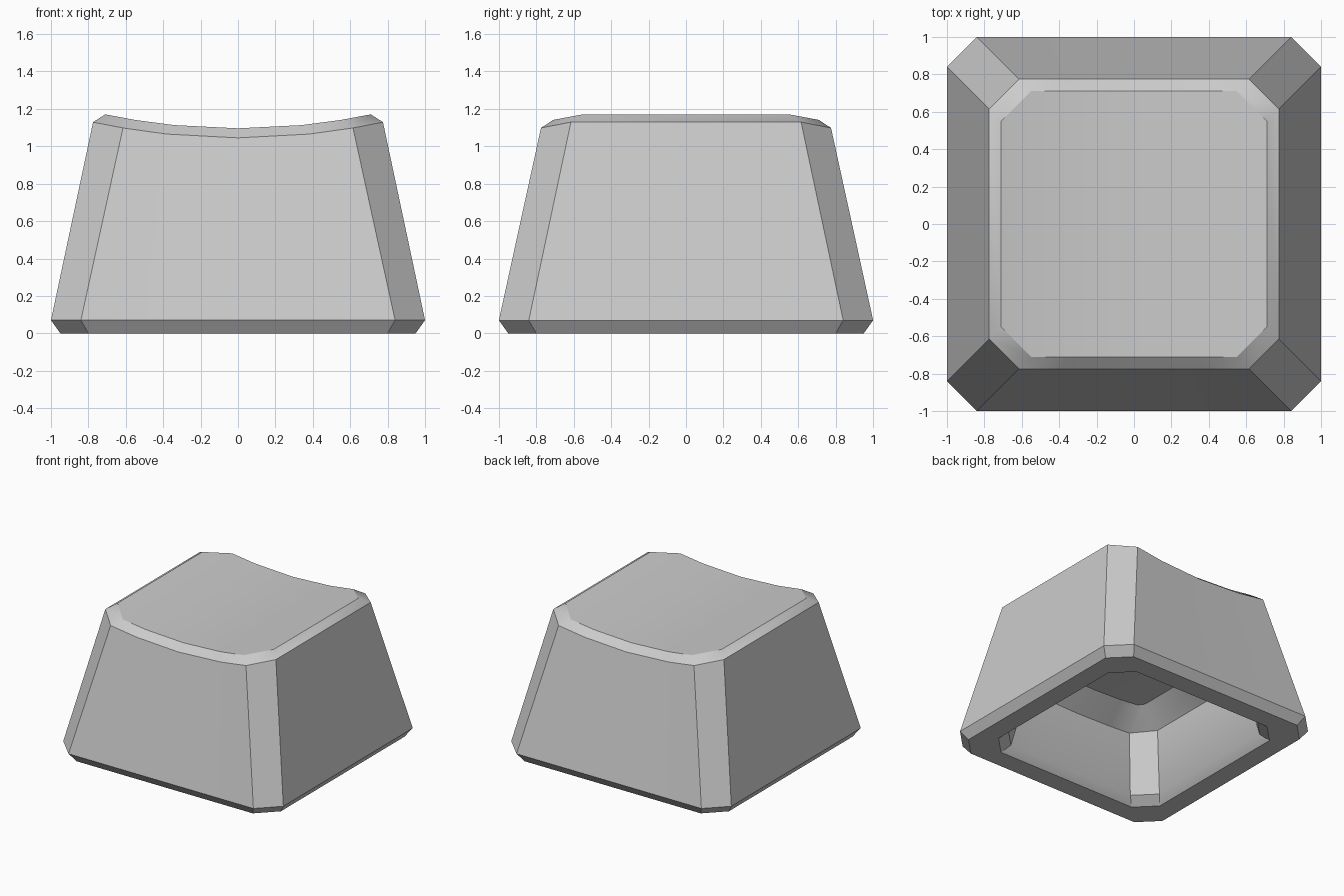
import bpy, bmesh, math

if "Cube" in bpy.data.objects:
    bpy.data.objects.remove(bpy.data.objects["Cube"])

# Each ring: half width, straight-edge half length, height at x = 0, dish factor
RINGS = [
    (0.47, 0.43, 0.64, 0.14),    # ceiling of the hollow
    (0.65, 0.50, 0.51, 0.07),    # top of the inner walls
    (0.74, 0.585, 0.06, 0.0),    # inner rim bevel
    (0.79, 0.64, 0.0, 0.0),      # rim, inner edge
    (0.95, 0.80, 0.0, 0.0),      # rim, outer edge
    (1.00, 0.84, 0.07, 0.0),     # widest line
    (0.775, 0.615, 1.045, 0.14), # top of the outer walls
    (0.71, 0.55, 1.096, 0.148),  # edge of the dished top
]


def make_ring(bm, half, c, z, dish):
    """Square ring with cut corners; front and back carry extra points for the dish."""
    xs = [-c, -0.62 * c, 0, 0.62 * c, c]
    pts = [(x, -half) for x in xs] + [(half, -c), (half, c)]
    pts += [(-x, -y) for x, y in pts]
    return [bm.verts.new((x, y, z + dish * x * x)) for x, y in pts]


def cap(bm, r):
    """Fill a ring with strips running front to back so the dish stays curved."""
    back = r[7:12][::-1]
    for i in range(4):
        bm.faces.new((r[i], r[i + 1], back[i + 1], back[i]))
    bm.faces.new((r[4], r[5], r[6], r[7]))
    bm.faces.new((r[11], r[12], r[13], r[0]))


bm = bmesh.new()
rings = [make_ring(bm, *spec) for spec in RINGS]
for a, b in zip(rings, rings[1:]):
    for i in range(len(a)):
        j = (i + 1) % len(a)
        bm.faces.new((a[i], a[j], b[j], b[i]))
cap(bm, rings[0])
cap(bm, rings[-1])
bmesh.ops.recalc_face_normals(bm, faces=bm.faces[:])

# Hollow keycap shell
mesh = bpy.data.meshes.new("keycap_shell")
bm.to_mesh(mesh)
bm.free()
shell = bpy.data.objects.new("keycap_shell", mesh)
bpy.context.collection.objects.link(shell)
bpy.context.view_layer.objects.active = shell
shell.select_set(True)
bpy.ops.object.shade_smooth_by_angle(angle=math.radians(30))
